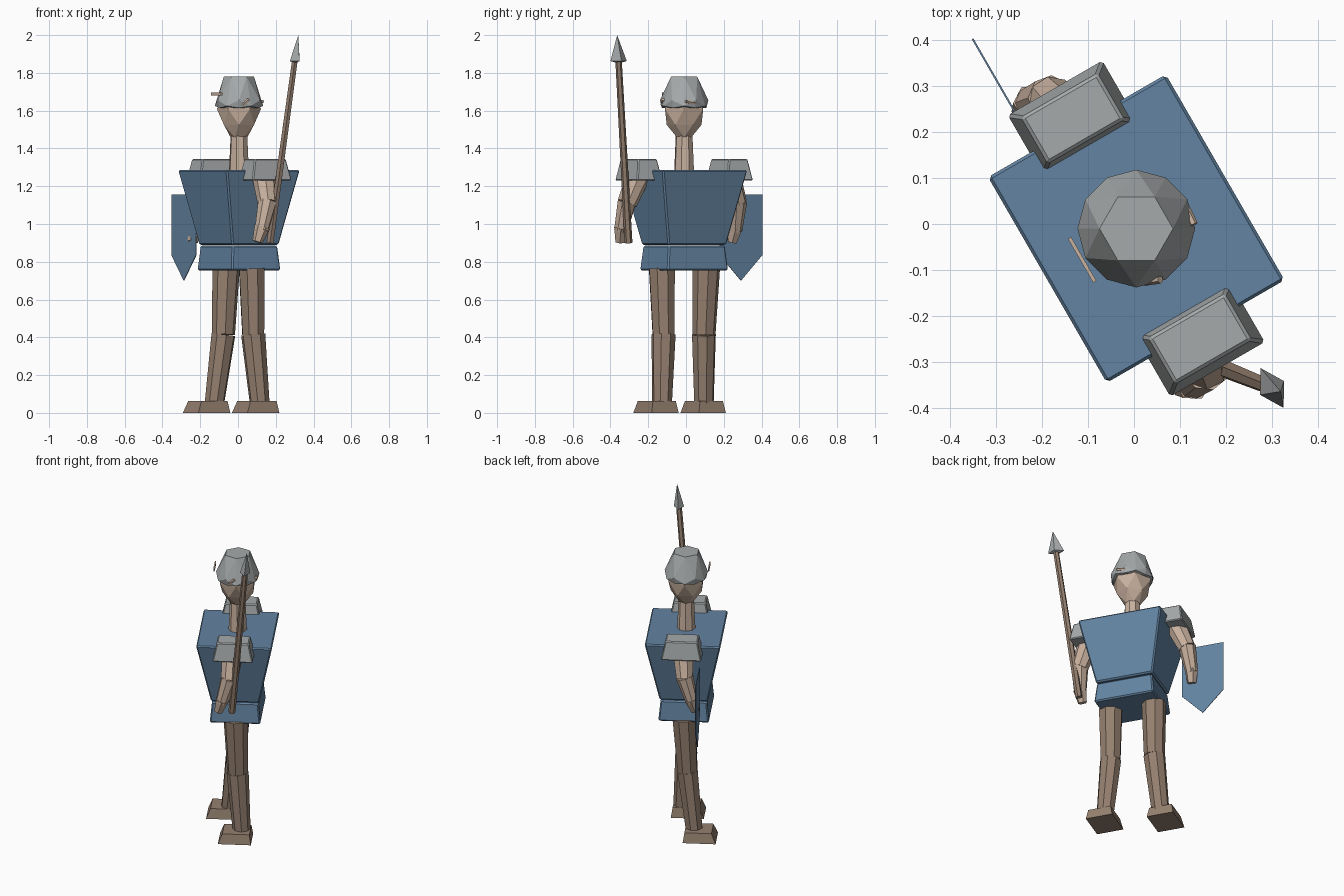
import bpy, bmesh, math
from mathutils import Matrix, Vector

if "Cube" in bpy.data.objects:
    bpy.data.objects.remove(bpy.data.objects["Cube"])

# The figure is built facing -y, then turned as a whole
TURN = Matrix.Translation((0.005, -0.01, 0)) @ Matrix.Rotation(math.radians(-60), 4, 'Z')


def material(name, rgb):
    m = bpy.data.materials.new(name)
    m.diffuse_color = (*rgb, 1)
    m.use_nodes = True
    m.node_tree.nodes["Principled BSDF"].inputs["Base Color"].default_value = m.diffuse_color
    return m


BLUE = material("tunic_blue", (0.125, 0.23, 0.36))
GREY = material("steel_grey", (0.38, 0.40, 0.405))
SKIN = material("skin_tan", (0.58, 0.44, 0.345))
BROWN = material("leather_brown", (0.30, 0.215, 0.16))


def finish(name, bm, mat, bevel=0):
    bmesh.ops.recalc_face_normals(bm, faces=bm.faces)
    bm.transform(TURN)
    me = bpy.data.meshes.new(name)
    bm.to_mesh(me)
    bm.free()
    me.materials.append(mat)
    ob = bpy.data.objects.new(name, me)
    bpy.context.collection.objects.link(ob)
    if bevel:
        mod = ob.modifiers.new("edge", 'BEVEL')
        mod.width = bevel
        mod.segments = 1
    return ob


def block(name, centre, z0, z1, low, high, mat, bevel=0.0, shift=0.0):
    """Tapered box; low and high are (width, depth) at z0 and z1."""
    bm = bmesh.new()
    bmesh.ops.create_cube(bm, size=1)
    for v in bm.verts:
        top = v.co.z > 0
        w, d = high if top else low
        v.co = (centre[0] + v.co.x * w, centre[1] + v.co.y * d + (shift if top else 0),
                z1 if top else z0)
    return finish(name, bm, mat, bevel)


def limb(name, p, q, r1, r2, mat, sides=8):
    """Tapered cylinder from p to q."""
    p, q = Vector(p), Vector(q)
    d = q - p
    bm = bmesh.new()
    bmesh.ops.create_cone(bm, cap_ends=True, segments=sides, radius1=r1, radius2=r2, depth=d.length)
    rot = Vector((0, 0, 1)).rotation_difference(d.normalized()).to_matrix().to_4x4()
    bm.transform(Matrix.Translation((p + q) / 2) @ rot)
    return finish(name, bm, mat)


def faceted(name, rings, mat):
    """Convex shell over rings of (z, radius, sides, phase in degrees)."""
    bm = bmesh.new()
    for z, r, n, phase in rings:
        for i in range(n):
            a = math.radians(phase) + math.tau * i / n
            bm.verts.new((r * math.cos(a), r * math.sin(a), z))
    bmesh.ops.convex_hull(bm, input=bm.verts)
    return finish(name, bm, mat)


# Torso and skirt
block("torso", (0, 0), 0.89, 1.285, (0.355, 0.285), (0.52, 0.45), BLUE, 0.008)
block("skirt", (0, 0), 0.755, 0.885, (0.372, 0.30), (0.345, 0.275), BLUE, 0.008)

# Head, helmet and neck
limb("neck", (0, 0, 1.26), (0, 0, 1.465), 0.055, 0.046, SKIN)
faceted("head", [(1.46, 0.045, 6, 0), (1.525, 0.092, 6, 30), (1.61, 0.117, 6, 0),
                 (1.66, 0.10, 6, 30)], SKIN)
faceted("helmet", [(1.78, 0.08, 6, 0), (1.655, 0.128, 6, 30), (1.625, 0.128, 6, 0),
                   (1.615, 0.118, 6, 30)], GREY)

# Floating brow strip and small studs on the helmet
block("brow_strip", (0, -0.136), 1.68, 1.695, (0.11, 0.008), (0.11, 0.008), SKIN)
limb("side_stud", (0.108, -0.04, 1.63), (0.122, -0.01, 1.66), 0.011, 0.009, SKIN, 6)
limb("rear_stud", (0.0, 0.115, 1.64), (0.055, 0.113, 1.65), 0.011, 0.009, SKIN, 6)

# Paired limbs: s is the side, stride shifts the lower leg and foot
for s, side, knee, ankle, foot in ((1, "spear_side", 0.011, 0.037, 0.002),
                                   (-1, "shield_side", -0.019, -0.06, -0.098)):
    block(side + "_pauldron", (s * 0.277, 0), 1.23, 1.345, (0.155, 0.24), (0.115, 0.19), GREY, 0.006)
    limb(side + "_upper_arm", (s * 0.27, -0.005, 1.27), (s * 0.337, -0.02, 1.11), 0.066, 0.052, SKIN)
    limb(side + "_forearm", (s * 0.337, -0.02, 1.12), (s * 0.35, -0.065, 0.965), 0.052, 0.037, SKIN)
    limb(side + "_hand", (s * 0.35, -0.06, 0.985), (s * 0.343, -0.085, 0.905), 0.042, 0.027, SKIN, 6)
    limb(side + "_thigh", (s * 0.136, 0, 0.765), (s * 0.132, knee, 0.415), 0.073, 0.062, BROWN)
    limb(side + "_shin", (s * 0.132, knee, 0.415), (s * 0.156, ankle, 0.05), 0.065, 0.053, BROWN)
    block(side + "_foot", (s * 0.173, foot), 0, 0.062, (0.165, 0.195), (0.14, 0.16), BROWN, 0, 0.008)

# Spear: shaft and diamond head
base, tip = Vector((0.337, -0.005, 0.9)), Vector((0.464, 0.095, 2.0))
neck_point = base.lerp(tip, 0.875)
limb("spear_shaft", base, neck_point, 0.021, 0.017, BROWN, 6)
bm = bmesh.new()
for off in ((0.05, 0, 0), (-0.05, 0, 0), (0, 0.03, 0), (0, -0.03, 0)):
    bm.verts.new(neck_point + Vector(off))
bm.verts.new(tip)
bm.verts.new(neck_point - Vector((0, 0, 0.012)))
bmesh.ops.convex_hull(bm, input=bm.verts)
finish("spear_head", bm, GREY)

# Shield: thin pointed plate held in front of the hand
bm = bmesh.new()
outline = [(-0.13, 1.155), (0.13, 1.155), (0.13, 0.835), (0, 0.70), (-0.13, 0.835)]
face = bm.faces.new([bm.verts.new((-0.406 + x, -0.104, z)) for x, z in outline])
ext = bmesh.ops.extrude_face_region(bm, geom=[face])
for v in ext["geom"]:
    if isinstance(v, bmesh.types.BMVert):
        v.co.y += 0.004
finish("shield", bm, BLUE)
